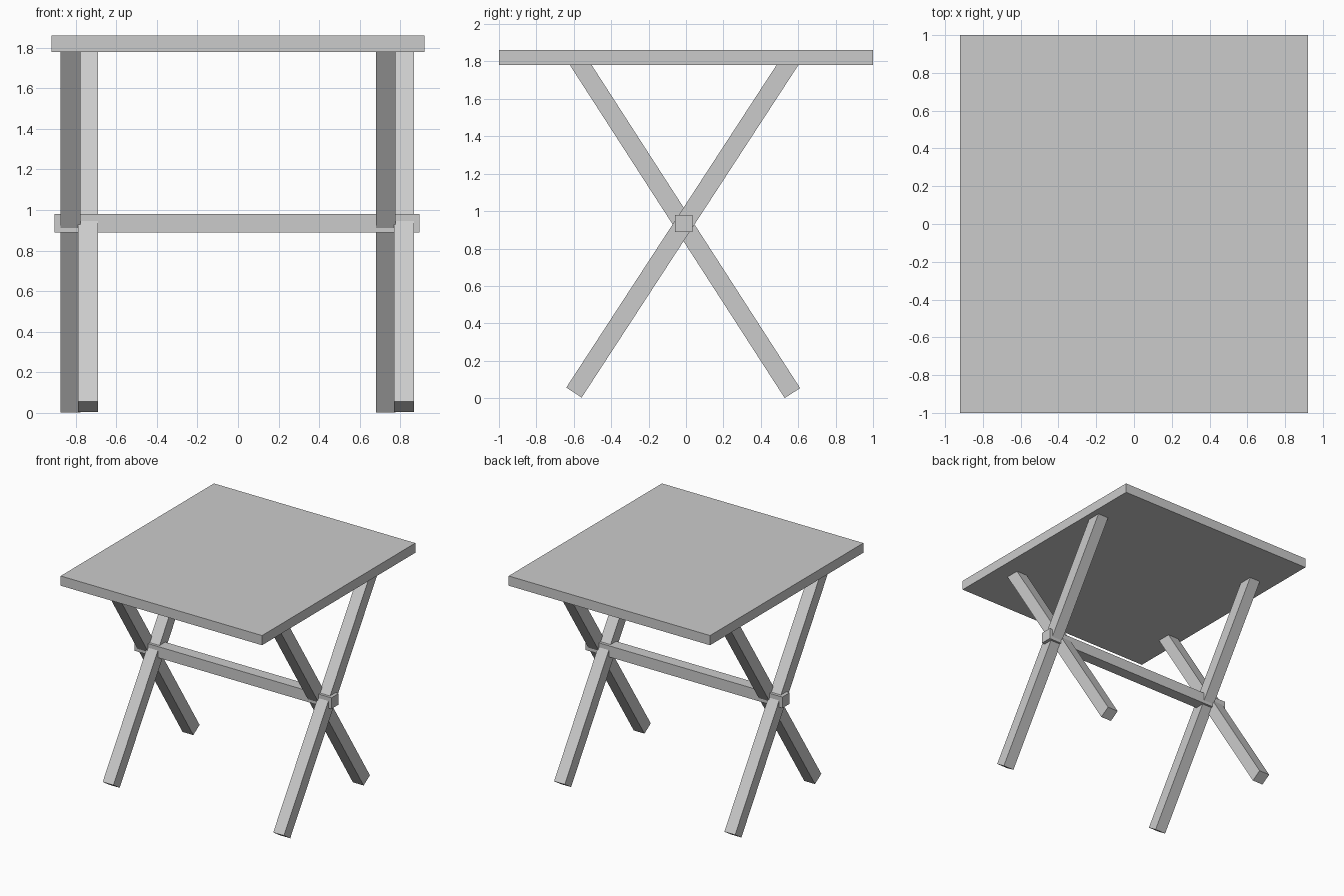
import bpy
from mathutils import Vector, Matrix

if "Cube" in bpy.data.objects:
    bpy.data.objects.remove(bpy.data.objects["Cube"])


def box(name, lo, hi):
    lo, hi = Vector(lo), Vector(hi)
    bpy.ops.mesh.primitive_cube_add(size=1)
    ob = bpy.context.object
    ob.name = name
    ob.data.transform(Matrix.Translation((lo + hi) / 2) @ Matrix.Diagonal((*(hi - lo), 1)))
    return ob


def leg(name, x0, x1, bottom, top, width=0.098):
    # square beam running between two (y, z) points
    a, b = Vector((0, *bottom)), Vector((0, *top))
    d = b - a
    ob = box(name, (x0, -width / 2, 0), (x1, width / 2, d.length))
    ob.matrix_world = Matrix.Translation(a) @ Vector((0, 0, 1)).rotation_difference(d).to_matrix().to_4x4()
    return ob


# Tabletop and the bar joining the two crossed leg pairs
box("tabletop", (-0.92, -1, 1.78), (0.92, 1, 1.86))
box("stretcher", (-0.905, -0.06, 0.888), (0.895, 0.036, 0.98))

# Crossed legs on each side; upper ends are buried in the tabletop
for side, xa, xb in (("left", -0.788, -0.876), ("right", 0.77, 0.68)):
    leg(side + "_front_leg", xa, xa + 0.098, (-0.599, 0.03), (0.568, 1.82))
    leg(side + "_back_leg", xb, xb + 0.098, (0.569, 0.027), (-0.588, 1.82))
